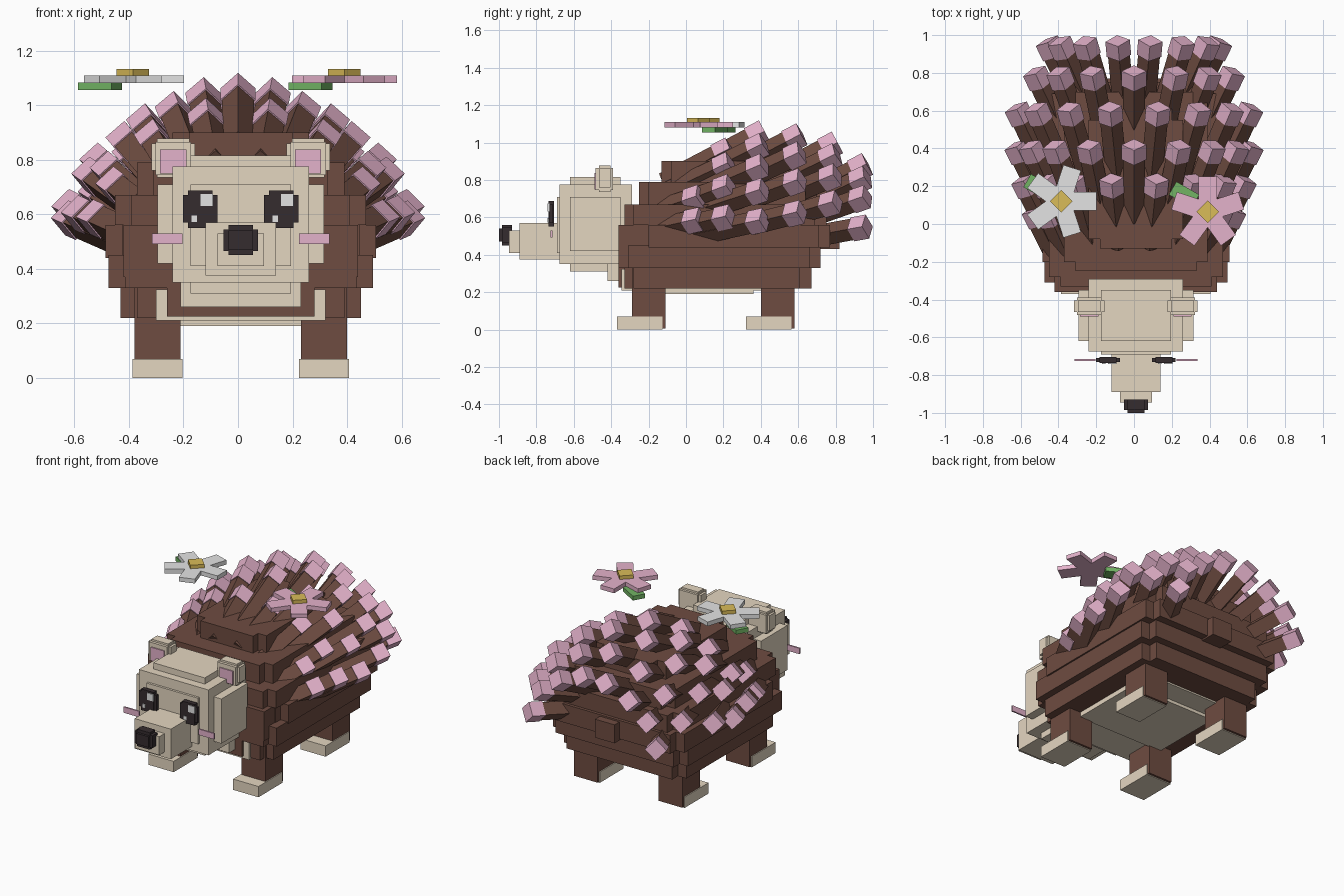
import bpy, bmesh, math
from mathutils import Matrix, Vector

if "Cube" in bpy.data.objects:
    bpy.data.objects.remove(bpy.data.objects["Cube"], do_unlink=True)

CX = 0.01  # centre line of the body


def linear(hex_code):
    chans = [int(hex_code[i:i + 2], 16) / 255 for i in (0, 2, 4)]
    return [c / 12.92 if c < 0.04 else ((c + 0.055) / 1.055) ** 2.4 for c in chans] + [1]


def material(name, hex_code):
    mat = bpy.data.materials.new(name)
    mat.use_nodes = True
    mat.diffuse_color = linear(hex_code)
    mat.node_tree.nodes["Principled BSDF"].inputs["Base Color"].default_value = linear(hex_code)
    return mat


brown = material("brown", "6E4C41")
cream = material("cream", "E4D6C0")
pink = material("pink", "E4B2CB")
dark = material("near_black", "352C2F")
white = material("pale_grey", "E4E4E4")
yellow = material("yellow", "DABC58")
green = material("green", "72B464")


def block(bm, lo, hi, matrix=None):
    """Add a box between two corners, optionally transformed."""
    lo, hi = Vector(lo), Vector(hi)
    m = Matrix.Translation((lo + hi) / 2) @ Matrix.Diagonal((*(hi - lo), 1))
    bmesh.ops.create_cube(bm, size=1, matrix=(matrix or Matrix()) @ m)


def finish(name, bm, mats):
    mesh = bpy.data.meshes.new(name)
    bm.to_mesh(mesh)
    bm.free()
    for mat in mats:
        mesh.materials.append(mat)
    obj = bpy.data.objects.new(name, mesh)
    bpy.context.collection.objects.link(obj)


def boxes(name, mat, *corners):
    """One object made of boxes (half width, y0, y1, z0, z1, x centre)."""
    bm = bmesh.new()
    for hx, y0, y1, z0, z1, x in corners:
        block(bm, (CX + x - hx, y0, z0), (CX + x + hx, y1, z1))
    finish(name, bm, [mat])


# Stepped body: each layer is two crossing boxes so its corners are notched
layers = [(0.44, -0.28, 0.61, 0.22, 0.33), (0.485, -0.31, 0.66, 0.33, 0.45),
          (0.495, -0.2, 0.71, 0.44, 0.56), (0.46, -0.28, 0.69, 0.56, 0.67),
          (0.38, -0.2, 0.64, 0.67, 0.79), (0.25, -0.08, 0.55, 0.79, 0.9)]
shell = []
for hx, y0, y1, z0, z1 in layers:
    shell += [(hx, y0, y1, z0, z1, 0), (hx - 0.06, y0 - 0.05, y1 + 0.06, z0, z1, 0)]
shell += [(0.43, -0.36, 0, 0.37, 0.56, 0), (0.27, -0.36, 0, 0.225, 0.35, 0)]
boxes("body", brown, *shell)
boxes("tail", brown, (0.07, 0.7, 0.82, 0.43, 0.55, 0))
boxes("belly", cream, (0.31, -0.345, 0.5, 0.21, 0.325, 0), (0.31, -0.12, 0.36, 0.19, 0.25, 0))
boxes("neck", cream, (0.22, -0.42, -0.28, 0.26, 0.4, 0))

# Legs and feet
for side, sx in (("left", 1), ("right", -1)):
    for end, y in (("front", -0.29), ("back", 0.4)):
        boxes(f"{end}_{side}_leg", brown, (0.085, y, y + 0.18, 0.005, 0.33, sx * 0.305))
        boxes(f"{end}_{side}_foot", cream, (0.091, y - 0.08, y + 0.165, 0, 0.07, sx * 0.305))

# Head, muzzle and nose
boxes("head", cream, (0.25, -0.675, -0.29, 0.35, 0.775, 0), (0.305, -0.62, -0.35, 0.42, 0.71, 0),
      (0.185, -0.62, -0.35, 0.31, 0.815, 0), (0.185, -0.69, -0.6, 0.41, 0.71, 0))
boxes("muzzle", cream, (0.13, -0.89, -0.6, 0.375, 0.57, 0), (0.085, -0.945, -0.85, 0.41, 0.53, 0))
boxes("nose", dark, (0.063, -0.985, -0.93, 0.465, 0.545, 0), (0.045, -0.985, -0.93, 0.45, 0.56, 0),
      (0.045, -1, -0.93, 0.47, 0.54, 0))

# Eyes, cheeks and ears on both sides
for side, sx in (("left", 1), ("right", -1)):
    x = sx * 0.148
    boxes(f"{side}_eye", dark, (0.063, -0.73, -0.71, 0.57, 0.67, x),
          (0.045, -0.735, -0.705, 0.55, 0.687, x))
    boxes(f"{side}_eye_glint", white, (0.023, -0.74, -0.73, 0.63, 0.675, x + 0.023),
          (0.01, -0.74, -0.725, 0.572, 0.596, x - 0.022))
    boxes(f"{side}_cheek", pink, (0.056, -0.724, -0.714, 0.492, 0.53, sx * 0.27))
    x = sx * 0.247
    boxes(f"{side}_ear", cream, (0.08, -0.465, -0.405, 0.76, 0.86, x),
          (0.06, -0.465, -0.405, 0.735, 0.877, x), (0.065, -0.483, -0.39, 0.745, 0.865, x))
    boxes(f"{side}_inner_ear", pink, (0.048, -0.49, -0.48, 0.75, 0.837, x))

# Quills fan out in rows: tip y, arc width, arc height, length, angles from the top
rows = [(0.04, 0.52, 0.34, 0.22, (66, 88)), (0.2, 0.58, 0.4, 0.36, (12, 35, 60, 86)),
        (0.38, 0.61, 0.47, 0.4, (0, 24, 47, 68, 89)), (0.58, 0.62, 0.48, 0.42, (12, 36, 61, 84)),
        (0.77, 0.55, 0.41, 0.42, (0, 25, 50, 75)), (0.93, 0.45, 0.31, 0.42, (11, 37, 64, 95))]
bm = bmesh.new()
for y, rx, rz, length, angles in rows:
    for a in sorted({s * a for a in angles for s in (1, -1)}):
        phi = math.radians(a)
        flat = 1 - 0.08 * abs(math.sin(2 * phi))
        tip = Vector((flat * rx * math.sin(phi), y, 0.57 + flat * rz * math.cos(phi)))
        aim = Vector((0.42 * math.sin(phi), 0.85, 0.18 + 0.27 * math.cos(phi)))
        turn = aim.to_track_quat('Z', 'Y').to_matrix().to_4x4()
        place = Matrix.Translation(tip) @ turn @ Matrix.Rotation(math.pi / 4, 4, 'Z')
        block(bm, (-0.041, -0.041, -length), (0.041, 0.041, -0.02), place)
        start = len(bm.faces)
        block(bm, (-0.046, -0.046, -0.045), (0.046, 0.046, 0.045), place)
        bm.faces.ensure_lookup_table()
        for face in bm.faces[start:]:
            face.material_index = 1
finish("quills", bm, [brown, pink])

# Flowers floating above the back: five petals, a heart and a leaf
for name, mat, x, y, first, leaf in (("white_flower", white, -0.385, 0.12, 0, (-0.12, 0.075)),
                                     ("pink_flower", pink, 0.39, 0.065, 90, (-0.125, 0.09))):
    centre = Matrix.Translation((x, y, 1.095))
    bm = bmesh.new()
    for k in range(5):
        spin = Matrix.Rotation(math.radians(first + 72 * k), 4, 'Z')
        block(bm, (0, -0.049, -0.014), (0.187, 0.049, 0.014), centre @ spin)
    finish(name + "_petals", bm, [mat])
    bm = bmesh.new()
    block(bm, (-0.042, -0.042, 0.01), (0.042, 0.042, 0.037), centre @ Matrix.Rotation(math.pi / 4, 4, 'Z'))
    finish(name + "_heart", bm, [yellow])
    bm = bmesh.new()
    slant = Matrix.Translation((*leaf, 0)) @ Matrix.Rotation(math.radians(-30), 4, 'Z')
    block(bm, (-0.07, -0.04, -0.04), (0.07, 0.04, -0.012), centre @ slant)
    finish(name + "_leaf", bm, [green])
